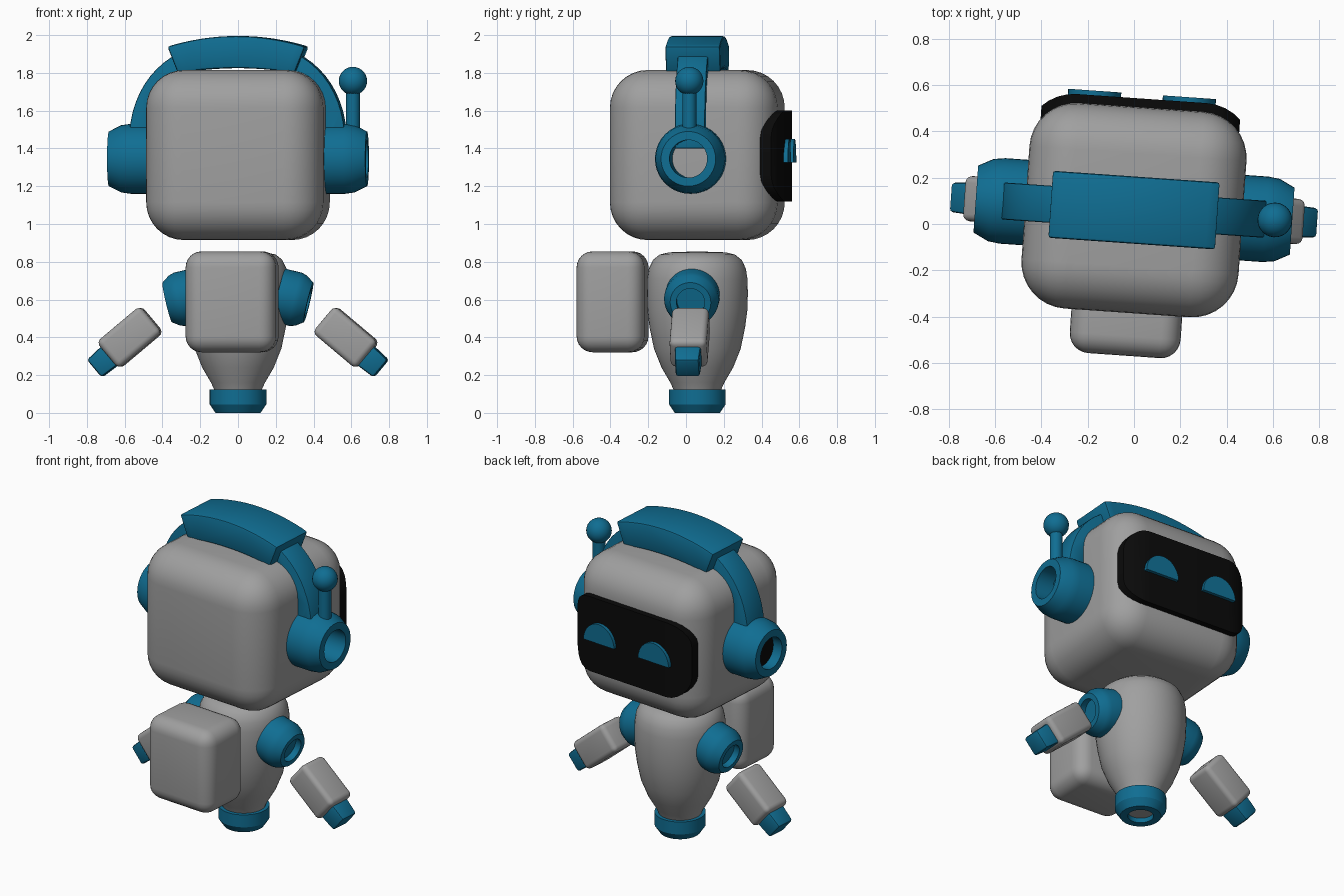
import bpy, bmesh, math
from mathutils import Matrix, Vector

if "Cube" in bpy.data.objects:
    bpy.data.objects.remove(bpy.data.objects["Cube"])

# whole figure is turned slightly about the vertical axis
FRAME = Matrix.Translation((0, 0.06, 0)) @ Matrix.Rotation(math.radians(-4), 4, 'Z')


def material(name, rgb):
    m = bpy.data.materials.new(name)
    m.diffuse_color = (*rgb, 1)
    m.use_nodes = True
    m.node_tree.nodes["Principled BSDF"].inputs["Base Color"].default_value = m.diffuse_color
    return m


GREY = material("grey_shell", (0.35, 0.35, 0.35))
TEAL = material("teal_trim", (0.005, 0.155, 0.29))
BLACK = material("black_glass", (0.003, 0.003, 0.003))


def finish(name, bm, mat, local=Matrix(), bevel=0.0, segments=3):
    bmesh.ops.remove_doubles(bm, verts=bm.verts, dist=1e-5)
    bmesh.ops.recalc_face_normals(bm, faces=bm.faces)
    if bevel:
        sharp = [e for e in bm.edges if e.calc_face_angle(0) > 0.6]
        bmesh.ops.bevel(bm, geom=sharp, offset=bevel, segments=segments,
                        profile=0.5, affect='EDGES', clamp_overlap=True)
    bm.transform(FRAME @ local)
    bmesh.ops.recalc_face_normals(bm, faces=bm.faces)
    me = bpy.data.meshes.new(name)
    bm.to_mesh(me)
    bm.free()
    me.materials.append(mat)
    ob = bpy.data.objects.new(name, me)
    bpy.context.collection.objects.link(ob)
    smooth(ob)
    return ob


def smooth(ob):
    bpy.ops.object.select_all(action='DESELECT')
    bpy.context.view_layer.objects.active = ob
    ob.select_set(True)
    bpy.ops.object.shade_smooth_by_angle(angle=math.radians(30))


def box(name, centre, half, mat, bevel, segments=4, turn=0.0, taper=1.0):
    """Rounded box; turn tips it about y, taper narrows its +x end."""
    bm = bmesh.new()
    bmesh.ops.create_cube(bm, size=2)
    for v in bm.verts:
        k = taper if v.co.x > 0 else 1
        v.co = Vector((v.co.x * half[0], v.co.y * half[1] * k, v.co.z * half[2] * k))
    local = Matrix.Translation(centre) @ Matrix.Rotation(turn, 4, 'Y')
    return finish(name, bm, mat, local, bevel, segments)


def lathe(name, profile, mat, local=Matrix(), closed=False, n=40):
    """Spin (radius, height) points about the local z axis."""
    bm = bmesh.new()
    rings = [[bm.verts.new((r * math.cos(2 * math.pi * i / n),
                            r * math.sin(2 * math.pi * i / n), h)) for i in range(n)]
             for r, h in profile]
    pairs = list(zip(rings, rings[1:] + rings[:1]))
    for a, b in pairs if closed else pairs[:-1]:
        for i in range(n):
            j = (i + 1) % n
            bm.faces.new((a[i], a[j], b[j], b[i]))
    return finish(name, bm, mat, local)


def prism(name, outline, y0, y1, mat, bevel=0.0):
    """Extrude an (x, z) outline along y."""
    bm = bmesh.new()
    f = bm.faces.new([bm.verts.new((x, y0, z)) for x, z in outline])
    ext = bmesh.ops.extrude_face_region(bm, geom=[f])['geom']
    for v in ext:
        if isinstance(v, bmesh.types.BMVert):
            v.co.y = y1
    return finish(name, bm, mat, Matrix(), bevel, 2)


def aim(pos, direction):
    q = Vector(direction).to_track_quat('Z', 'Y')
    return Matrix.Translation(pos) @ q.to_matrix().to_4x4()


# head
HEAD = (0, 0, 1.365)
box("head", HEAD, (0.47, 0.445, 0.45), GREY, 0.2, 8)

# face screen: a slightly larger head shell trimmed to a rounded rectangle
screen = box("face_screen", HEAD, (0.495, 0.483, 0.475), BLACK, 0.215, 8)
outline = []
for k, (sx, sz) in enumerate([(1, 1), (-1, 1), (-1, -1), (1, -1)]):
    for i in range(7):
        a = math.pi / 2 * (k + i / 6)
        outline.append((sx * 0.29 + 0.14 * math.cos(a), 1.36 + sz * 0.10 + 0.14 * math.sin(a)))
cutter = prism("screen_cutter", outline, 0.34, 0.7, BLACK)
cutter.hide_render = True
mod = screen.modifiers.new("trim", 'BOOLEAN')
mod.operation, mod.object, mod.solver = 'INTERSECT', cutter, 'EXACT'
bpy.context.view_layer.objects.active = screen
bpy.ops.object.modifier_apply(modifier="trim")
bpy.data.objects.remove(cutter)
smooth(screen)

# half-moon eyes
for side, s in (("left", -1), ("right", 1)):
    arc = [(s * 0.205 + 0.115 * math.cos(math.pi * i / 16),
            1.325 + 0.125 * math.sin(math.pi * i / 16)) for i in range(17)]
    prism(side + "_eye", arc, 0.475, 0.503, TEAL)


# headband: thin arch with a thick pad on top
def arch(a, b, n=32):
    pts = []
    for i in range(n + 1):
        t = math.pi * i / n
        c, d = math.cos(t), math.sin(t)
        pts.append((a * math.copysign(abs(c) ** (2 / 2.3), c), 1.4 + b * abs(d) ** (2 / 2.3)))
    return pts


prism("headband", arch(0.575, 0.57) + arch(0.475, 0.44)[::-1], -0.08, 0.08, TEAL, 0.008)
steps = [i / 8 for i in range(-8, 9)]
pad = [(0.365 * t, 1.995 - 0.42 * (0.365 * t) ** 2) for t in steps]
pad += [(0.31 * t, 1.825 - 0.26 * (0.31 * t) ** 2) for t in reversed(steps)]
prism("headband_pad", pad, -0.145, 0.145, TEAL, 0.012)

# ear cups, shoulders, arms and hands on both sides
EAR = [(0.1, 0.42), (0.185, 0.42), (0.185, 0.57), (0.178, 0.62), (0.145, 0.685), (0.1, 0.685)]
SHOULDER = [(0, -0.16), (0.145, -0.16), (0.145, -0.07), (0.136, -0.04),
            (0.108, 0), (0.075, 0), (0.075, -0.04), (0, -0.04)]
for side, s in (("left", -1), ("right", 1)):
    lathe(side + "_ear_cup", EAR, TEAL, aim((0, 0, 1.345), (s, 0, 0)), closed=True)
    lathe(side + "_shoulder", SHOULDER, TEAL, aim((s * 0.375, -0.01, 0.585), (s * 0.97, 0, -0.23)))
    tip = math.radians(40 if s > 0 else 140)
    box(side + "_arm", (s * 0.573, 0, 0.40), (0.15, 0.098, 0.092), GREY, 0.03, 4, tip)
    box(side + "_hand", (s * 0.70, 0, 0.285), (0.078, 0.072, 0.068), TEAL, 0.014, 2, tip, 0.88)
lathe("left_ear_speaker", [(0, 0.58), (0.105, 0.58), (0.105, 0.62), (0, 0.62)], BLACK,
      aim((0, 0, 1.345), (-1, 0, 0)))

# antenna
lathe("antenna_rod", [(0, 1.45), (0.037, 1.45), (0.037, 1.72), (0, 1.72)], TEAL,
      Matrix.Translation((0.61, 0, 0)), n=20)
ball = [(0.075 * math.sin(math.pi * i / 14), -0.075 * math.cos(math.pi * i / 14)) for i in range(15)]
lathe("antenna_ball", ball, TEAL, Matrix.Translation((0.61, 0, 1.757)), n=28)

# torso, foot ring and backpack
lathe("torso", [(0, 0.03), (0.09, 0.03), (0.125, 0.12), (0.143, 0.16), (0.19, 0.24), (0.23, 0.34),
                (0.253, 0.45), (0.265, 0.54), (0.268, 0.63), (0.266, 0.71), (0.257, 0.765),
                (0.235, 0.81), (0.20, 0.838), (0.15, 0.85), (0, 0.855)], GREY, n=48)
lathe("foot_ring", [(0.075, 0), (0.12, 0), (0.15, 0.045), (0.15, 0.125), (0.075, 0.125)],
      TEAL, closed=True)
box("backpack", (0, -0.45, 0.588), (0.24, 0.18, 0.267), GREY, 0.085, 6)
